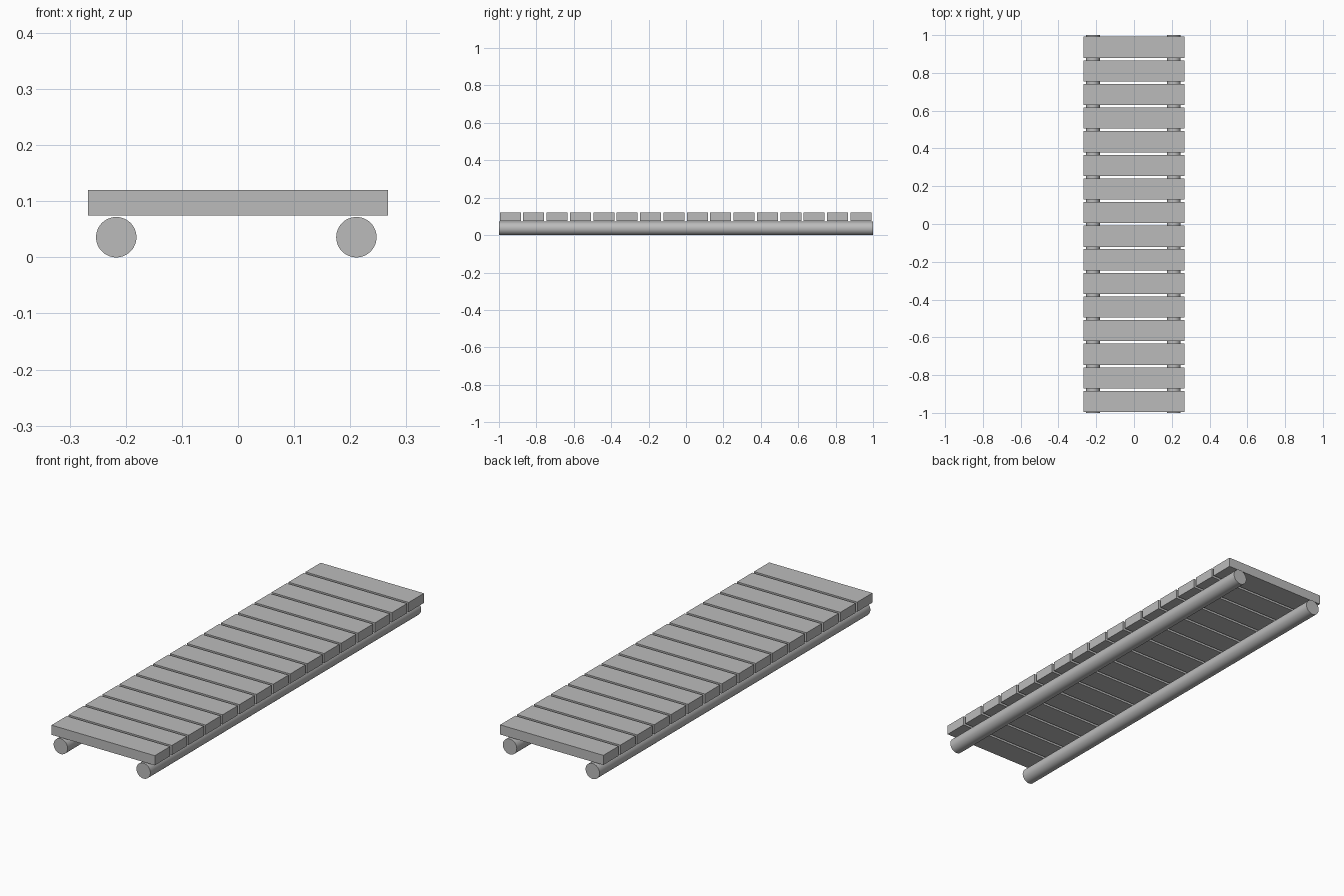
import bpy
import math

cube = bpy.data.objects.get("Cube")
if cube:
    bpy.data.objects.remove(cube, do_unlink=True)

# Single plain grey for the whole walkway
GREY = (0.5, 0.5, 0.5, 1.0)
grey = bpy.data.materials.new("plain_grey")
grey.use_nodes = True
grey.diffuse_color = GREY
shader = next(n for n in grey.node_tree.nodes if n.type == 'BSDF_PRINCIPLED')
shader.inputs["Base Color"].default_value = GREY

PLANKS = 16
PITCH = 0.125
PLANK_SIZE = (0.534, 0.112, 0.045)
PLANK_Z = 0.0975
RAIL_RADIUS = 0.036
RAIL_LENGTH = 2.0


def finish(name):
    obj = bpy.context.object
    obj.name = name
    obj.data.name = name
    obj.data.materials.append(grey)
    return obj


# Round rails running the full length under the deck
for name, x in (("right_rail", -0.217), ("left_rail", 0.211)):
    bpy.ops.mesh.primitive_cylinder_add(
        vertices=48, radius=RAIL_RADIUS, depth=RAIL_LENGTH,
        location=(x, 0, RAIL_RADIUS), rotation=(math.pi / 2, 0, 0))
    finish(name)
    bpy.ops.object.transform_apply(location=False, rotation=True, scale=False)
    bpy.ops.object.shade_smooth_by_angle(angle=math.radians(30))

# Evenly spaced crosswise planks
for i in range(PLANKS):
    y = (i - (PLANKS - 1) / 2) * PITCH - 0.002
    bpy.ops.mesh.primitive_cube_add(size=1, location=(0, y, PLANK_Z))
    plank = finish(f"plank_{i + 1}")
    plank.scale = PLANK_SIZE
    bpy.ops.object.transform_apply(location=False, rotation=False, scale=True)
